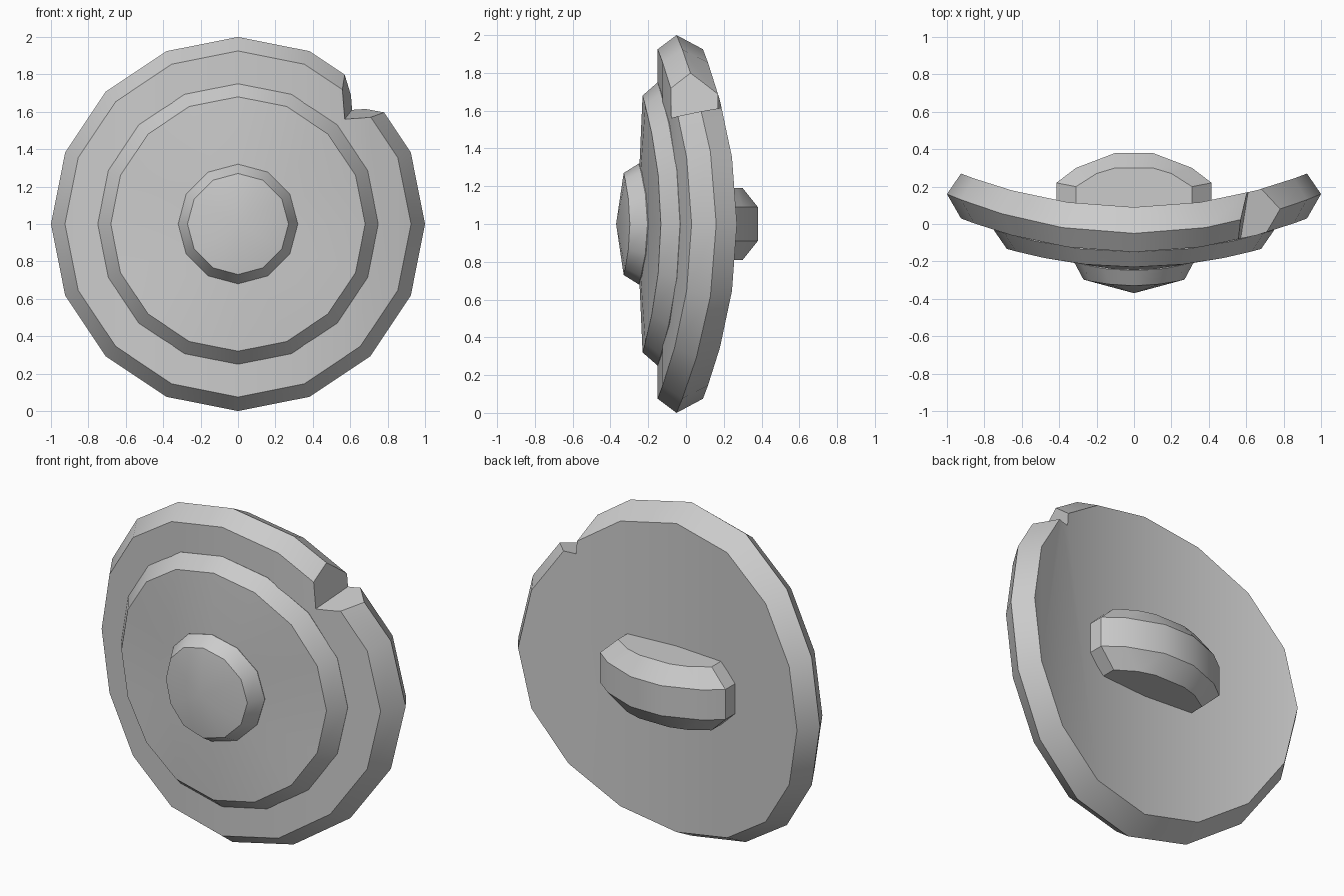
import bpy, bmesh, math

if "Cube" in bpy.data.objects:
    bpy.data.objects.remove(bpy.data.objects["Cube"])


def make(name, verts, faces):
    bm = bmesh.new()
    vs = [bm.verts.new(v) for v in verts]
    for f in faces:
        bm.faces.new([vs[i] for i in f])
    bmesh.ops.recalc_face_normals(bm, faces=bm.faces)
    me = bpy.data.meshes.new(name)
    bm.to_mesh(me)
    bm.free()
    ob = bpy.data.objects.new(name, me)
    bpy.context.collection.objects.link(ob)
    return ob


def smooth(ob):
    bpy.ops.object.select_all(action='DESELECT')
    ob.select_set(True)
    bpy.context.view_layer.objects.active = ob
    bpy.ops.object.shade_smooth_by_angle(angle=math.radians(31))


def strips(n, start):
    # fill a bent ring with vertical strips so it stays a clean curve
    faces = []
    for k in range(n // 2):
        ids = [k, k + 1, n - k - 1, (n - k) % n]
        faces.append([start + i for i in dict.fromkeys(ids)])
    return faces


def bent_disc(name, n, rings, bend, apex=None):
    # rings run front to back as (radius, y); y grows with x squared
    verts, faces = [], []
    for r, y in rings:
        for i in range(n):
            a = 2 * math.pi * i / n
            x = r * math.cos(a)
            verts.append((x, y + bend * x * x, 1 + r * math.sin(a)))
    # rotate so the strips pair vertices of equal x (i and n - i)
    for k in range(len(rings) - 1):
        for i in range(n):
            j = (i + 1) % n
            faces.append([k * n + i, k * n + j, (k + 1) * n + j, (k + 1) * n + i])
    faces += strips(n, (len(rings) - 1) * n)
    if apex is None:
        faces += strips(n, 0)
    else:
        verts.append((0, apex, 1))
        faces += [[i, (i + 1) % n, len(verts) - 1] for i in range(n)]
    return make(name, verts, faces)


# Curved shield body
body = bent_disc("shield_body", 16, [(0.925, -0.15), (1, -0.05), (0.925, 0.09)], 0.21)

# Battle notch in the upper right rim, cut with a slightly skewed block
nv = []
for y in (-0.4, 0.6):
    x0, z0 = 0.57 + 0.16 * (y + 0.08), 1.56 + 0.2 * (y + 0.08)
    nv += [(x0, y, z0), (x0 + 0.8, y, z0 + 0.02),
           (x0 + 0.8, y, z0 + 0.8), (x0 - 0.06, y, z0 + 0.8)]
cutter = make("notch_cutter", nv, [(0, 1, 2, 3), (4, 5, 6, 7)] +
              [(i, (i + 1) % 4, (i + 1) % 4 + 4, i + 4) for i in range(4)])
cutter.hide_render = True
cutter.hide_set(True)
smooth(body)
mod = body.modifiers.new("notch", 'BOOLEAN')
mod.operation = 'DIFFERENCE'
mod.solver = 'EXACT'
mod.object = cutter
bpy.context.view_layer.objects.active = body
bpy.ops.object.modifier_apply(modifier=mod.name)
bpy.data.objects.remove(cutter)
smooth(body)

# Raised middle plate and central boss
smooth(bent_disc("raised_plate", 16, [(0.68, -0.23), (0.75, -0.15), (0.72, -0.06)], 0.21, -0.26))
smooth(bent_disc("boss", 12, [(0.27, -0.33), (0.32, -0.25), (0.30, -0.16)], 0.45, -0.37))

# Arched grip on the back: outer outline in the middle, smaller one at top and bottom
wide = [(0.415, 0.08), (0.415, 0.22), (0.31, 0.30), (0.10, 0.38)]
small = [(0.31, 0.08), (0.31, 0.20), (0.20, 0.27), (0.10, 0.30)]
gv = []
for outline, z in ((small, 0.81), (wide, 0.91), (wide, 1.09), (small, 1.19)):
    full = outline + [(-x, y) for x, y in reversed(outline)]
    gv += [(x, y, z) for x, y in full]
m = 8
gf = [list(range(m)), list(range(3 * m, 4 * m))]
for k in range(3):
    gf += [[k * m + i, k * m + (i + 1) % m, (k + 1) * m + (i + 1) % m, (k + 1) * m + i]
           for i in range(m)]
smooth(make("grip", gv, gf))
